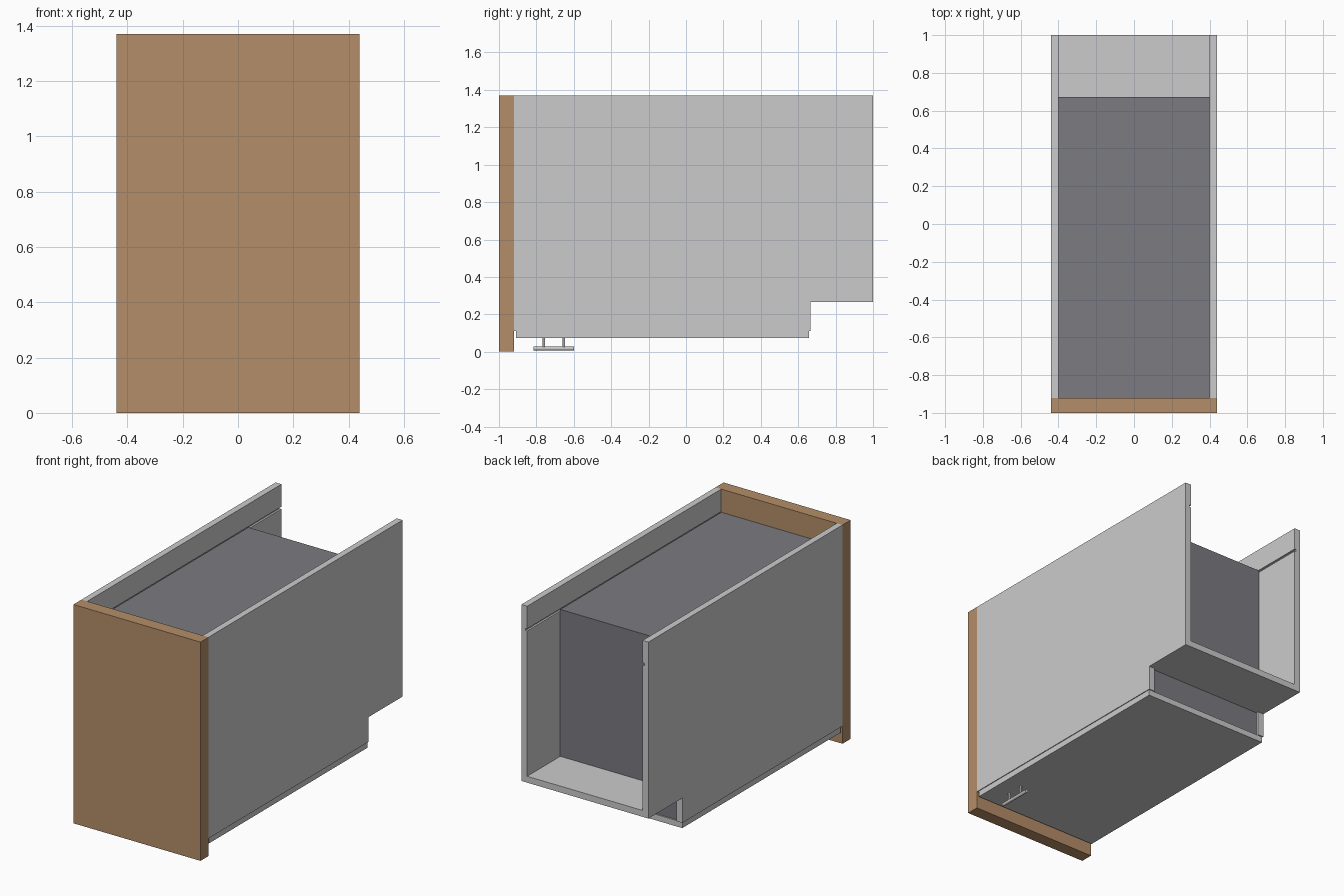
import bpy, bmesh, math
from mathutils import Matrix, Vector

if "Cube" in bpy.data.objects:
    bpy.data.objects.remove(bpy.data.objects["Cube"])


def material(name, rgb):
    m = bpy.data.materials.new(name)
    m.diffuse_color = (*rgb, 1)
    m.use_nodes = True
    m.node_tree.nodes["Principled BSDF"].inputs["Base Color"].default_value = m.diffuse_color
    return m


WOOD = material("brown_wood", (0.46, 0.27, 0.14))
DARK = material("dark_sheet", (0.196, 0.196, 0.22))


def finish(name, bm, mat=None):
    bmesh.ops.recalc_face_normals(bm, faces=bm.faces)
    me = bpy.data.meshes.new(name)
    bm.to_mesh(me)
    bm.free()
    ob = bpy.data.objects.new(name, me)
    bpy.context.collection.objects.link(ob)
    if mat:
        me.materials.append(mat)
    return ob


def box(name, x, y, z, mat=None):
    bm = bmesh.new()
    bmesh.ops.create_cube(bm, size=1)
    for v in bm.verts:
        v.co = Vector([(a + b) / 2 + c * (b - a) for c, (a, b) in zip(v.co, (x, y, z))])
    return finish(name, bm, mat)


def rod(name, centre, radius, length, along_y=False):
    bm = bmesh.new()
    rot = Matrix.Rotation(math.pi / 2, 4, 'X') if along_y else Matrix()
    bmesh.ops.create_cone(bm, cap_ends=True, segments=20, radius1=radius, radius2=radius,
                          depth=length, matrix=Matrix.Translation(centre) @ rot)
    ob = finish(name, bm)
    bpy.ops.object.select_all(action='DESELECT')
    ob.select_set(True)
    bpy.context.view_layer.objects.active = ob
    bpy.ops.object.shade_smooth_by_angle(angle=math.radians(40))
    return ob


# wooden front panel
box("front_panel", (-0.44, 0.44), (-1, -0.92), (0, 1.37), WOOD)

# side panels: stepped profile with a groove for the top sheet
PROFILE = [(-0.92, 0.11), (0.665, 0.11), (0.665, 0.265), (1, 0.265), (1, 1.37), (-0.92, 1.37)]
for side, s in (("left", -1), ("right", 1)):
    bm = bmesh.new()
    face = bm.faces.new([bm.verts.new((s * 0.44, y, z)) for y, z in PROFILE])
    ext = bmesh.ops.extrude_face_region(bm, geom=[face])
    bmesh.ops.translate(bm, vec=(-s * 0.04, 0, 0),
                        verts=[g for g in ext["geom"] if isinstance(g, bmesh.types.BMVert)])
    panel = finish(side + "_side_panel", bm)
    cutter = box("groove_cutter", (s * 0.40 - 0.012, s * 0.40 + 0.012), (-1.1, 1.1), (1.215, 1.229))
    cutter.hide_render = True
    mod = panel.modifiers.new("groove", 'BOOLEAN')
    mod.operation = 'DIFFERENCE'
    mod.solver = 'EXACT'
    mod.object = cutter
    bpy.ops.object.select_all(action='DESELECT')
    bpy.context.view_layer.objects.active = panel
    panel.select_set(True)
    bpy.ops.object.modifier_apply(modifier=mod.name)
    bpy.data.objects.remove(cutter)

# floor between the sides, open at the back
box("floor_panel", (-0.40, 0.40), (-0.92, 1), (0.265, 0.305))

# dark inner box and the lower compartment behind the flap
box("inner_box", (-0.40, 0.40), (-0.92, 0.673), (0.305, 1.225), DARK)
box("lower_box", (-0.40, 0.40), (-0.92, 0.65), (0.11, 0.265), DARK)

# bottom flap, slightly inset
box("bottom_flap", (-0.435, 0.435), (-0.908, 0.658), (0.073, 0.11))

# bar handle under the flap
HX = 0.325
rod("handle_bar", (HX, -0.707, 0.017), 0.01, 0.215, along_y=True)
for i, y in enumerate((-0.76, -0.653)):
    rod(f"handle_post_{i + 1}", (HX, y, 0.047), 0.006, 0.058)
